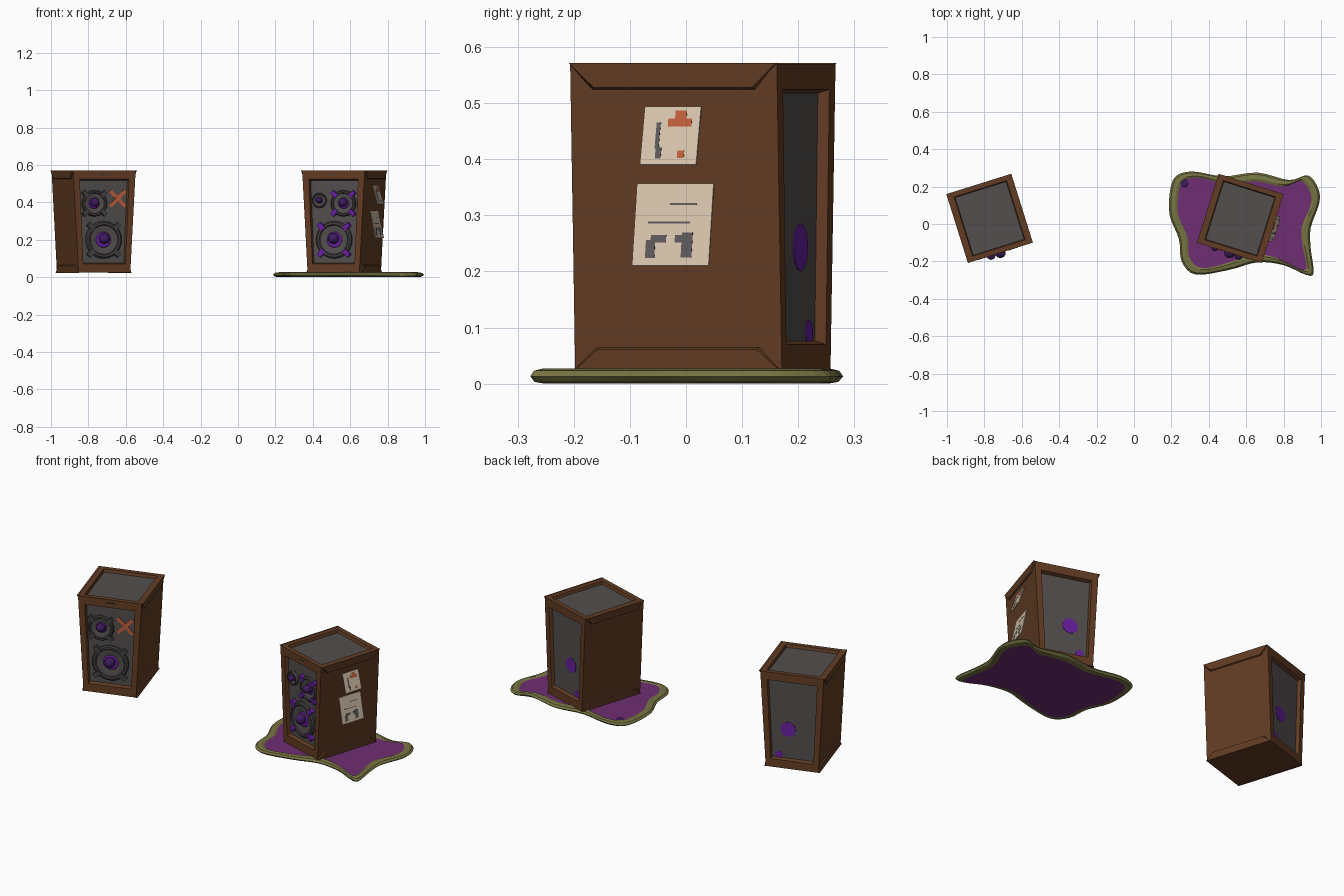
import bpy, bmesh, math
from mathutils import Vector, Matrix

if "Cube" in bpy.data.objects:
    bpy.data.objects.remove(bpy.data.objects["Cube"])


def material(name, r, g, b):
    lin = [((c / 255 + 0.055) / 1.055) ** 2.4 for c in (r, g, b)]
    m = bpy.data.materials.new(name)
    m.diffuse_color = (*lin, 1)
    m.use_nodes = True
    m.node_tree.nodes["Principled BSDF"].inputs["Base Color"].default_value = m.diffuse_color
    return m


BROWN = material("brown wood", 98, 60, 35)
GREY = material("grey panel", 82, 78, 77)
RIM = material("dark grey rim", 68, 65, 64)
BALL = material("dark purple", 62, 28, 95)
SLIME = material("bright purple", 102, 30, 158)
POOL = material("puddle purple", 112, 46, 114)
OLIVE = material("olive", 118, 116, 66)
PAPER = material("paper cream", 212, 194, 171)
RUST = material("rust orange", 188, 92, 58)
INK = material("ink grey", 92, 88, 90)


def mesh(name, verts, faces, mats, idx=None, M=Matrix(), smooth=False):
    me = bpy.data.meshes.new(name)
    me.from_pydata([tuple(v) for v in verts], [], faces)
    for m in mats:
        me.materials.append(m)
    if idx:
        me.polygons.foreach_set("material_index", idx)
    bm = bmesh.new()
    bm.from_mesh(me)
    bmesh.ops.remove_doubles(bm, verts=bm.verts, dist=1e-5)
    bmesh.ops.recalc_face_normals(bm, faces=bm.faces)
    for f in bm.faces:
        f.smooth = smooth
    bm.to_mesh(me)
    bm.free()
    ob = bpy.data.objects.new(name, me)
    bpy.context.collection.objects.link(ob)
    ob.matrix_world = M
    return ob


HEX = [(0, 1, 2, 3), (4, 5, 6, 7), (0, 1, 5, 4), (1, 2, 6, 5), (2, 3, 7, 6), (3, 0, 4, 7)]
SQ = [(-1, -1), (1, -1), (1, 1), (-1, 1)]


def slab(name, c, u, v, n, mat, M):
    c, u, v, n = map(Vector, (c, u, v, n))
    return mesh(name, [c + u * a + v * b + n * k for k in (-1, 1) for a, b in SQ], HEX, [mat], None, M)


def lathe(name, cx, cz, y, sgn, profile, mat, M, seg=24, smooth=False):
    """Revolve (radius, height) points about the y axis; sgn -1 faces front."""
    verts, faces, n = [], [], len(profile)
    for i in range(seg):
        t = 2 * math.pi * i / seg
        verts += [(cx + r * math.cos(t), y + sgn * h, cz + r * math.sin(t)) for r, h in profile]
        j = (i + 1) % seg
        faces += [(i * n + k, j * n + k, j * n + k + 1, i * n + k + 1) for k in range(n - 1)]
    return mesh(name, verts, faces, [mat], None, M, smooth)


Z0, Z1, HD = 0.024, 0.57, 0.193


def hw(z):
    return 0.145 + 0.03 * (z - Z0) / (Z1 - Z0)


def cabinet(M):
    b, t = hw(Z0), hw(Z1)
    V = [Vector(p) for p in ((-b, -HD, Z0), (b, -HD, Z0), (b, HD, Z0), (-b, HD, Z0),
                             (-t, -HD, Z1), (t, -HD, Z1), (t, HD, Z1), (-t, HD, Z1))]
    verts = list(V)
    faces, idx = [(0, 1, 2, 3), (1, 2, 6, 5), (3, 0, 4, 7)], [0, 0, 0]
    # recessed grey panels on the front, back and top
    for quad, mu, mv, push in (((0, 1, 5, 4), .1, .084, (0, .02, 0)),
                               ((2, 3, 7, 6), .1, .084, (0, -.02, 0)),
                               ((4, 5, 6, 7), .08, .07, (0, 0, -.016))):
        A, B, C, D = (V[i] for i in quad)
        s = len(verts)
        for extra, off in ((0, Vector()), (.012, Vector(push))):
            for a, c in SQ:
                u, v = .5 + a * (.5 - mu - extra), .5 + c * (.5 - mv - extra)
                verts.append(A.lerp(B, u).lerp(D.lerp(C, u), v) + off)
        for k in range(4):
            j = (k + 1) % 4
            faces += [(quad[k], quad[j], s + j, s + k), (s + k, s + j, s + 4 + j, s + 4 + k)]
            idx += [0, 0]
        faces.append((s + 4, s + 5, s + 6, s + 7))
        idx.append(1)
    mesh("cabinet", verts, faces, [BROWN, GREY], idx, M)
    # mitred trim along the top and bottom of each side
    for s in (-1, 1):
        for za, zb in ((Z1 + .001, .523), (Z0 - .001, .066)):
            pts = []
            for off, cut in ((-.003, 0), (.007, .005)):
                zc = zb + math.copysign(cut, za - zb)
                pts += [(s * (hw(z) + off), y, z) for y, z in
                        ((-HD, za), (HD, za), (HD - .04 - cut, zc), (-HD + .04 + cut, zc))]
            mesh("side_trim", pts, HEX, [BROWN], None, M)


def driver(cx, cz, R, clamp, M, clamps=True):
    y = -HD + .021
    # rim and cone
    lathe("speaker_rim", cx, cz, y, -1, [(R, 0), (R, .012), (.93 * R, .018), (.82 * R, .018), (.77 * R, .012)], RIM, M)
    lathe("speaker_cone", cx, cz, y, -1, [(.77 * R, .013), (.68 * R, .014), (.4 * R, .003), (0, .003)], GREY, M, 24, True)
    lathe("cone_slime", cx, cz, y, -1, [(.42 * R, .004), (.36 * R, .008), (0, .008)], SLIME, M, 16)
    rb = .2 * R + .009
    ball = [(rb * math.sin(a * math.pi / 8), .02 - rb * math.cos(a * math.pi / 8)) for a in range(9)]
    lathe("centre_ball", cx, cz + .07 * R, y, -1, ball, BALL, M, 16, True)
    # four diagonal clamps
    for k in range(4 if clamps else 0):
        a = math.pi * (.25 + .5 * k)
        d, p = Vector((math.cos(a), 0, math.sin(a))), Vector((-math.sin(a), 0, math.cos(a)))
        slab("rim_clamp", Vector((cx, y - .011, cz)) + d * R, d * (.013 + .08 * R), p * (.007 + .06 * R),
             (0, .011, 0), clamp, M)


def speaker(x, s, clamp):
    """s = 1 is the right speaker; the left one is laid out in mirror image."""
    M = Matrix.Translation((x, .03, 0)) @ Matrix.Rotation(math.radians(-17.4 * s), 4, 'Z')
    cabinet(M)
    driver(0, .2, .1, clamp, M)
    driver(s * .052, .395, .07, clamp, M)
    # purple stains on the back
    for lx, z, r in ((-.027, .243, .042), (-.078, .092, .021)):
        lathe("back_stain", s * lx, z, HD - .021, 1, [(r, 0), (r, .003), (0, .003)], SLIME, M, 20)
    # small chip in the front top bar
    slab("top_chip", (0, -HD, .548), (.022, 0, .003), (0, 0, .003), (0, .001, 0), RIM, M)
    return M


left = speaker(-.772, -1, RIM)
right = speaker(.568, 1, SLIME)
driver(-.083, .41, .04, RIM, right, False)

# painted cross on the left speaker
for k in (-1, 1):
    slab("painted_cross", (.08, -HD + .017 - k * .0008, .42), (.042, 0, .042 * k), (.007, 0, -.007 * k),
         (0, .002, 0), RUST, left)


# paper notes, fixed at the top and lifting off the side at the bottom
def note(y0, y1, z0, z1, marks):
    top, bot = Vector((hw(z1) + .004, 0, z1)), Vector((hw(z1) + .034, 0, z0))
    c = (top + bot) / 2 + Vector((0, (y0 + y1) / 2, 0))
    u, v = Vector((0, (y1 - y0) / 2, 0)), (top - bot) / 2
    n = u.cross(v).normalized()
    slab("paper_note", c, u, v, n * .002, PAPER, right)
    for mat, a, b, su, sv in marks:
        slab("note_mark", c + u * a + v * b + n * .0022, u * su, v * sv, n * .0008, mat, right)


note(-.053, .052, .39, .493, [(RUST, .3, .45, .42, .14), (RUST, .32, .68, .2, .18), (RUST, .42, -.65, .12, .13),
                              (INK, -.45, 0, .07, .45), (INK, -.38, -.6, .1, .2)])
note(-.07, .073, .21, .356, [(INK, .25, .5, .35, .025), (INK, -.1, .05, .55, .025), (INK, -.55, -.6, .12, .22),
                             (INK, -.35, -.35, .2, .09), (INK, .4, -.5, .14, .3), (INK, .28, -.35, .2, .09)])

# puddle: closed smooth outline with a rounded olive edge
P = [Vector(p) for p in (
    (.32, .28), (.48, .255), (.66, .275), (.83, .235), (.93, .26), (.985, .19), (.99, .11), (.945, -.02),
    (.945, -.13), (.96, -.262), (.915, -.27), (.80, -.22), (.66, -.205), (.51, -.245), (.33, -.27),
    (.255, -.20), (.24, -.08), (.19, .05), (.195, .19), (.23, .26))]
outline = []
for i in range(len(P)):
    a, b, c, d = (P[(i + k - 1) % len(P)] for k in range(4))
    for t in (0, .25, .5, .75):
        outline.append(.5 * (2 * b + (c - a) * t + (2 * a - 5 * b + 4 * c - d) * t * t
                             + (3 * b - a - 3 * c + d) * t ** 3))
mid, N = Vector((.6, .01)), len(outline)
rows = [(.04, .0), (.012, .003), (0, .013), (.01, .023), (.035, .027), (.048, .022)]
verts = []
for inset, z in rows:
    for p in outline:
        q = p - (p - mid).normalized() * inset
        verts.append((q.x, q.y, z))
verts += [(mid.x, mid.y, 0), (mid.x, mid.y, .022)]
faces, idx = [], []
for i in range(N):
    j = (i + 1) % N
    for r in range(len(rows) - 1):
        faces.append((r * N + i, r * N + j, (r + 1) * N + j, (r + 1) * N + i))
        idx.append(0)
    e = (len(rows) - 1) * N
    faces += [(i, j, len(rows) * N), (e + i, e + j, len(rows) * N + 1)]
    idx += [1, 1]
mesh("puddle", verts, faces, [OLIVE, POOL], idx)

# dark bubble on the puddle
T = Matrix.Translation((.27, .218, .022)) @ Matrix.Rotation(math.radians(-90), 4, 'X')
lathe("puddle_bubble", 0, 0, 0, -1, [(.022, 0), (.016, .004), (0, .005)], BALL, T, 12)
